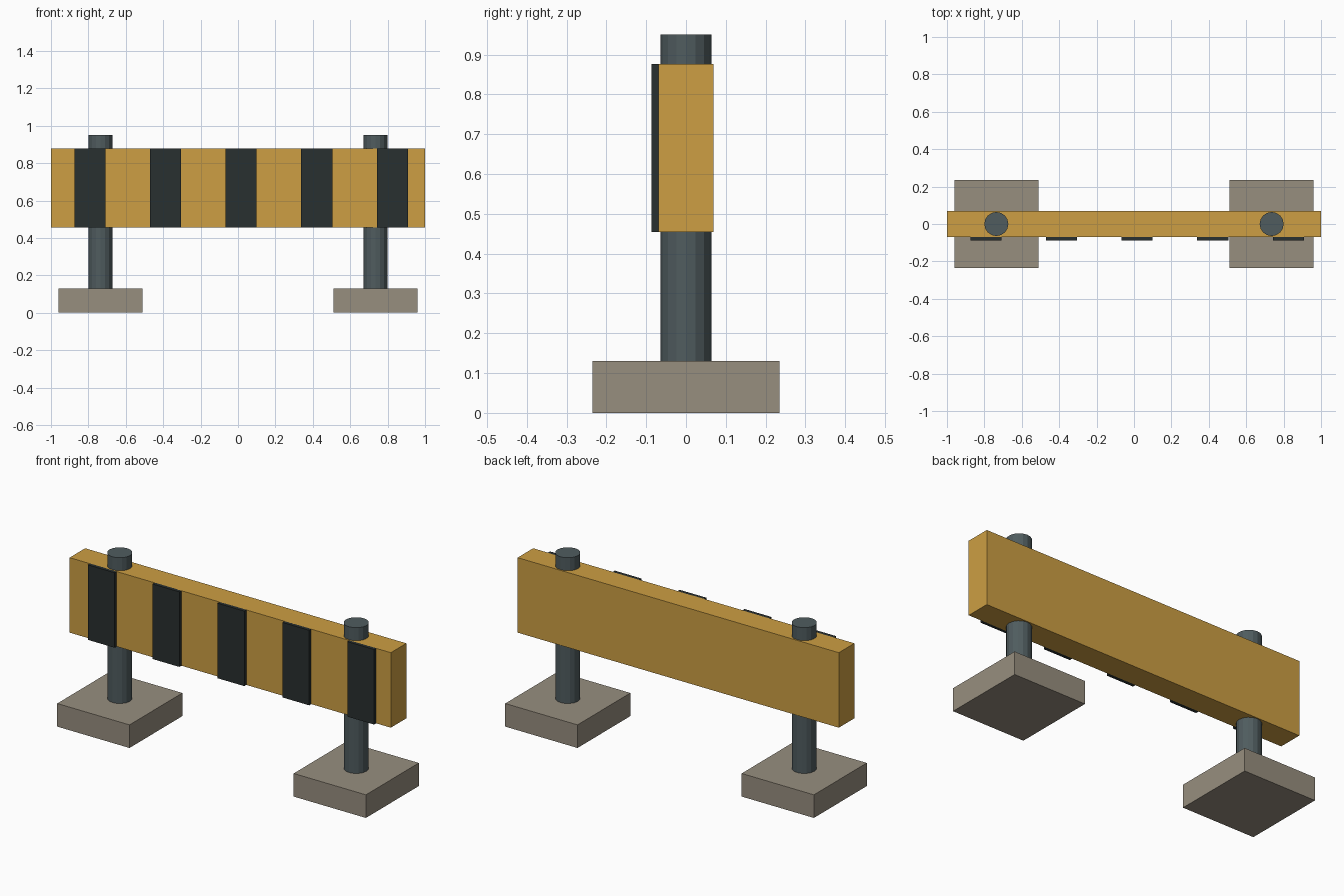
import bpy

cube = bpy.data.objects.get("Cube")
if cube:
    bpy.data.objects.remove(cube, do_unlink=True)


def make_material(name, rgb):
    mat = bpy.data.materials.new(name)
    mat.use_nodes = True
    mat.diffuse_color = (*rgb, 1)
    mat.node_tree.nodes["Principled BSDF"].inputs["Base Color"].default_value = (*rgb, 1)
    return mat


def finish(name, mat):
    obj = bpy.context.object
    obj.name = name
    obj.data.name = name
    obj.data.materials.append(mat)
    return obj


def box(name, mat, x, y, z):
    """Box spanning the given (low, high) ranges."""
    spans = (x, y, z)
    bpy.ops.mesh.primitive_cube_add(size=1, location=[(a + b) / 2 for a, b in spans])
    obj = finish(name, mat)
    obj.scale = [b - a for a, b in spans]
    bpy.ops.object.transform_apply(location=False, rotation=False, scale=True)
    return obj


amber = make_material("amber paint", (0.61, 0.345, 0.056))
black = make_material("black paint", (0.022, 0.029, 0.029))
steel = make_material("grey steel", (0.079, 0.107, 0.114))
concrete = make_material("concrete", (0.31, 0.272, 0.212))

BOARD_Z = (0.455, 0.877)
POST_X = 0.736
POST_TOP = 0.95

# Horizontal barrier board
box("board", amber, (-1, 1), (-0.069, 0.069), BOARD_Z)

# Raised stripes on the front of the board
for i in range(5):
    centre = 0.017 + (i - 2) * 0.404
    box(f"stripe_{i + 1}", black, (centre - 0.083, centre + 0.083), (-0.087, -0.067), BOARD_Z)

# A foot block and a round post at each end
for side, sign in (("right", -1), ("left", 1)):
    x = sign * POST_X
    box(f"{side}_foot", concrete, (x - 0.225, x + 0.225), (-0.235, 0.235), (0, 0.13))
    bpy.ops.mesh.primitive_cylinder_add(
        vertices=16, radius=0.064, depth=POST_TOP - 0.02,
        location=(x, 0, POST_TOP / 2 + 0.01))
    finish(f"{side}_post", steel)
